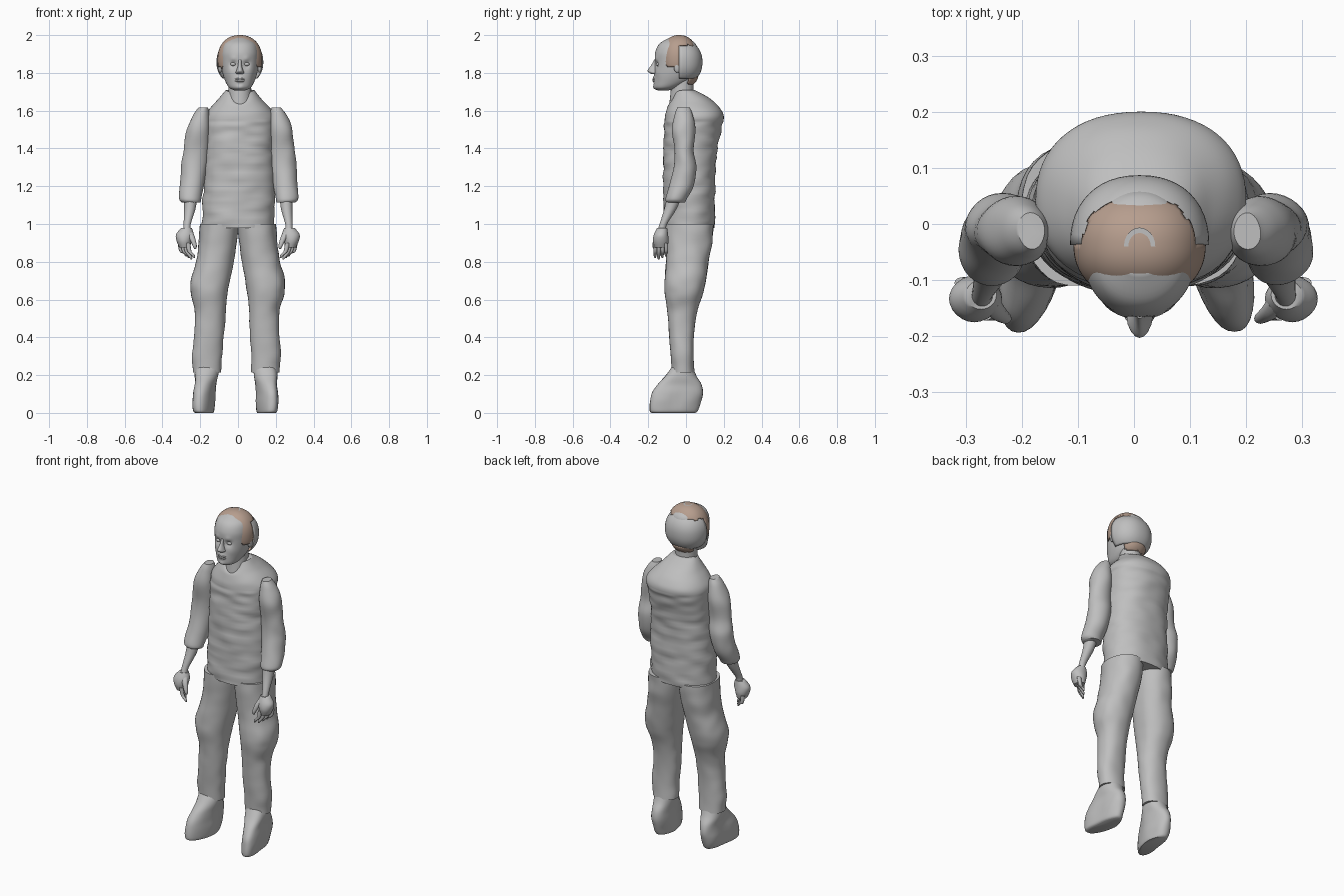
import bpy, bmesh, math
from mathutils import Vector, noise

cube = bpy.data.objects.get("Cube")
if cube:
    bpy.data.objects.remove(cube)


def material(name, rgb):
    m = bpy.data.materials.new(name)
    m.use_nodes = True
    m.diffuse_color = (*rgb, 1)
    m.node_tree.nodes["Principled BSDF"].inputs["Base Color"].default_value = (*rgb, 1)
    return m


GREY = material("plain grey", (0.52, 0.52, 0.52))
BROWN = material("hair brown", (0.47, 0.34, 0.27))


def finish(name, bm, mat, angle=50):
    bmesh.ops.recalc_face_normals(bm, faces=bm.faces[:])
    mesh = bpy.data.meshes.new(name)
    bm.to_mesh(mesh)
    bm.free()
    mesh.materials.append(mat)
    ob = bpy.data.objects.new(name, mesh)
    bpy.context.collection.objects.link(ob)
    bpy.ops.object.select_all(action="DESELECT")
    bpy.context.view_layer.objects.active = ob
    ob.select_set(True)
    bpy.ops.object.shade_smooth_by_angle(angle=math.radians(angle))
    return ob


def spline(a, b, c, d, t):
    return 0.5 * (2 * b + (c - a) * t + (2 * a - 5 * b + 4 * c - d) * t * t
                  + (3 * b - a - 3 * c + d) * t ** 3)


def loft(name, rows, sides=24, steps=4, power=2.0, mat=GREY, shape=None, side=-1):
    """Smooth body through rows of (x min, x max, y min, y max, z)."""
    bm = bmesh.new()
    pts = [rows[0]] + list(rows) + [rows[-1]]
    full = []
    for i in range(len(rows) - 1):
        for s in range(steps):
            full.append([spline(*q, s / steps) for q in zip(*pts[i:i + 4])])
    full.append(rows[-1])
    rings = []
    for x0, x1, y0, y1, z in full:
        ring = []
        for k in range(sides):
            a = math.tau * k / sides
            c, s = math.cos(a), math.sin(a)
            x = (x0 + x1) / 2 + (x1 - x0) / 2 * math.copysign(abs(c) ** (2 / power), c)
            y = (y0 + y1) / 2 + (y1 - y0) / 2 * math.copysign(abs(s) ** (2 / power), s)
            p = Vector((-x if side > 0 else x, y, z))
            ring.append(bm.verts.new(shape(p) if shape else p))
        rings.append(ring)
    for lo, hi in zip(rings, rings[1:]):
        for k in range(sides):
            j = (k + 1) % sides
            bm.faces.new((lo[k], lo[j], hi[j], hi[k]))
    bm.faces.new(rings[0])
    bm.faces.new(rings[-1])
    return finish(name, bm, mat)


def shell(name, centre, radii, keep, mat=GREY, segments=48, thick=0.004):
    """Ellipsoid, trimmed to the part where keep(point) is true."""
    bm = bmesh.new()
    bmesh.ops.create_uvsphere(bm, u_segments=segments, v_segments=segments * 2 // 3, radius=1)
    for v in bm.verts:
        v.co = Vector(centre) + Vector(r * math.copysign(abs(c) ** 0.9, c) for c, r in zip(v.co, radii))
    cut = [f for f in bm.faces if not keep(f.calc_center_median())]
    bmesh.ops.delete(bm, geom=cut, context="FACES")
    ob = finish(name, bm, mat)
    if cut:
        mod = ob.modifiers.new("thickness", "SOLIDIFY")
        mod.thickness = thick
    return ob


def push(p, at, radius, move):
    d = (p - Vector(at)).length / radius
    return p + Vector(move) * math.exp(-d * d)


# Shirt with soft horizontal creases and a dipped collar
def creases(p):
    n = noise.noise(Vector((p.x * 9, p.y * 9, p.z * 26)))
    out = Vector((p.x - 0.01, p.y - 0.02, 0)).normalized()
    p = p + out * n * 0.008 * (1 if p.z < 1.55 else 0.3)
    return push(p, (0.01, -0.07, 1.7), 0.05, (0, -0.01, -0.05))


loft("shirt", [(-.19, .19, -.12, .15, .98), (-.185, .195, -.12, .155, 1.15),
               (-.175, .19, -.12, .16, 1.35), (-.175, .195, -.115, .185, 1.5),
               (-.17, .195, -.11, .198, 1.58), (-.11, .13, -.085, .14, 1.655),
               (-.065, .085, -.06, .045, 1.71)],
     sides=64, steps=10, power=2.25, shape=creases)
loft("neck", [(-.055, .075, -.09, .045, 1.62), (-.05, .07, -.08, .04, 1.72),
              (-.05, .07, -.08, .045, 1.79)])


# Head with modelled eye sockets, brow, cheeks and mouth
def face(p):
    for s in (-1, 1):
        p = push(p, (.01 + s * .036, -.165, 1.845), .018, (0, .016, 0))
        p = push(p, (.01 + s * .036, -.16, 1.872), .016, (0, -.006, 0))
        p = push(p, (.01 + s * .05, -.14, 1.80), .025, (0, -.005, 0))
    p = push(p, (.01, -.165, 1.763), .02, (0, -.008, 0))
    p = push(p, (.01, -.165, 1.743), .011, (0, .008, 0))
    return push(p, (.01, -.165, 1.723), .018, (0, -.006, 0))


loft("head", [(-.02, .04, -.15, -.09, 1.708), (-.047, .067, -.168, -.04, 1.722),
              (-.067, .087, -.17, .02, 1.755), (-.082, .102, -.167, .05, 1.8),
              (-.09, .11, -.165, .065, 1.86), (-.09, .11, -.163, .065, 1.91),
              (-.075, .095, -.14, .05, 1.955), (-.035, .055, -.09, .01, 1.985)],
     sides=64, steps=6, power=2.1, shape=face)
loft("nose", [(-.003, .023, -.18, -.15, 1.793), (-.013, .033, -.194, -.14, 1.801),
              (-.008, .028, -.203, -.14, 1.813), (0, .02, -.185, -.14, 1.84),
              (.001, .019, -.168, -.14, 1.87)], sides=16)
for z, h in ((1.768, .005), (1.757, .006)):
    shell("lip", (.01, -.166, z), (.026, .012, h), lambda p: True, segments=18)
for s, label in ((-1, "right"), (1, "left")):
    shell(label + "_eye", (.01 + s * .036, -.146, 1.846), (.015, .012, .009), lambda p: True, segments=18)
    shell(label + "_ear", (.01 + s * .104, -.045, 1.835), (.012, .02, .034), lambda p: True, segments=18)

# Skull cap behind, hair on top with side locks, and hair at the nape
shell("back_cap", (.01, -.037, 1.857), (.124, .124, .12),
      lambda p: p.y > -.037 and 1.767 < p.z < 1.957)


def hairline(p):
    ragged = .012 * noise.noise(p * 45)
    lock = abs(p.x - .01) > .078 and p.y < -.04 and p.z > 1.83 + ragged
    return lock or p.z > 1.945 + ragged


shell("hair", (.01, -.036, 1.87), (.118, .1, .13), hairline, BROWN, 72, .008)
shell("nape_hair", (.01, -.037, 1.80), (.085, .1, .08),
      lambda p: p.y > .01 and 1.742 + .01 * noise.noise(p * 60) < p.z < 1.785, BROWN)

# Bare crescent on the crown
bm = bmesh.new()
arc = [math.pi * k / 12 for k in range(13)]
rim = [[bm.verts.new((.01 + r * math.cos(a), -.04 + 1.2 * r * math.sin(a), 2.0))
        for a in arc] for r in (.02, .028)]
for k in range(12):
    bm.faces.new((rim[0][k], rim[1][k], rim[1][k + 1], rim[0][k + 1]))
finish("crown_patch", bm, GREY)


# Limbs: rows describe the right side; the left is mirrored with a slight lean
def folds(p):
    return p + Vector((p.x, p.y, 0)).normalized() * .005 * noise.noise(p * 14)


for s, label in ((-1, "right_"), (1, "left_")):
    def arm_pose(p):
        return p + Vector((.02 * (p.z - 1) / .6, 0, 0)) if s > 0 else p

    def leg_pose(p):
        p = folds(p)
        return p - Vector((.02 * max(0, .75 - p.z) / .55, 0, 0)) if s > 0 else p

    loft(label + "sleeve",
         [(-.30, -.20, -.105, -.005, 1.115), (-.312, -.195, -.11, .005, 1.135),
          (-.308, -.182, -.09, .04, 1.2), (-.30, -.165, -.065, .055, 1.3),
          (-.288, -.155, -.06, .04, 1.39), (-.27, -.148, -.075, .05, 1.5),
          (-.235, -.15, -.06, .035, 1.58), (-.205, -.158, -.045, .02, 1.618)],
         sides=32, steps=6, side=s, shape=lambda p: arm_pose(folds(p)))
    loft(label + "forearm",
         [(-.29, -.25, -.15, -.105, .97), (-.288, -.25, -.14, -.1, 1.0),
          (-.285, -.225, -.115, -.05, 1.08), (-.285, -.215, -.1, -.02, 1.15)],
         side=s, shape=arm_pose)
    loft(label + "palm",
         [(-.31, -.255, -.165, -.10, .875), (-.325, -.245, -.175, -.092, .91),
          (-.328, -.235, -.17, -.095, .945), (-.30, -.245, -.152, -.1, .98)],
         side=s, shape=arm_pose)
    for i in range(4):
        x, y, tip = -.262 - .014 * i, -.162 + .019 * i, .812 + .008 * abs(i - 1)
        loft(label + "finger",
             [(x + .027, x + .033, y - .005, y + .003, tip), (x + .014, x + .033, y - .01, y + .006, tip + .015),
              (x - .006, x + .016, y - .01, y + .01, .855), (x - .016, x + .01, y - .01, y + .01, .9)],
             sides=12, side=s, shape=arm_pose)
    loft(label + "thumb",
         [(-.232, -.222, -.172, -.162, .868), (-.24, -.218, -.178, -.158, .885),
          (-.262, -.228, -.17, -.142, .93), (-.28, -.24, -.155, -.12, .96)],
         sides=12, side=s, shape=arm_pose)

    loft(label + "trouser_leg",
         [(-.238, -.09, -.075, .045, .215), (-.245, -.085, -.08, .04, .3),
          (-.232, -.075, -.09, .042, .42), (-.228, -.065, -.098, .06, .54),
          (-.248, -.055, -.112, .09, .63), (-.25, -.04, -.112, .105, .7),
          (-.222, -.022, -.105, .12, .8), (-.208, -.006, -.108, .138, .9),
          (-.2, .004, -.11, .145, 1.0)],
         sides=36, steps=6, power=2.2, side=s, shape=leg_pose)
    loft(label + "shoe",
         [(-.215, -.13, -.18, .05, 0), (-.225, -.125, -.192, .062, .012),
          (-.23, -.12, -.19, .08, .06), (-.228, -.12, -.18, .09, .105),
          (-.225, -.115, -.15, .082, .15), (-.228, -.105, -.11, .055, .195),
          (-.228, -.1, -.07, .035, .25)],
         sides=32, steps=5, power=2.2, side=s,
         shape=lambda p: leg_pose(p) + Vector((s * .03 * max(0, -.05 - p.y) / .14, 0, 0)))
